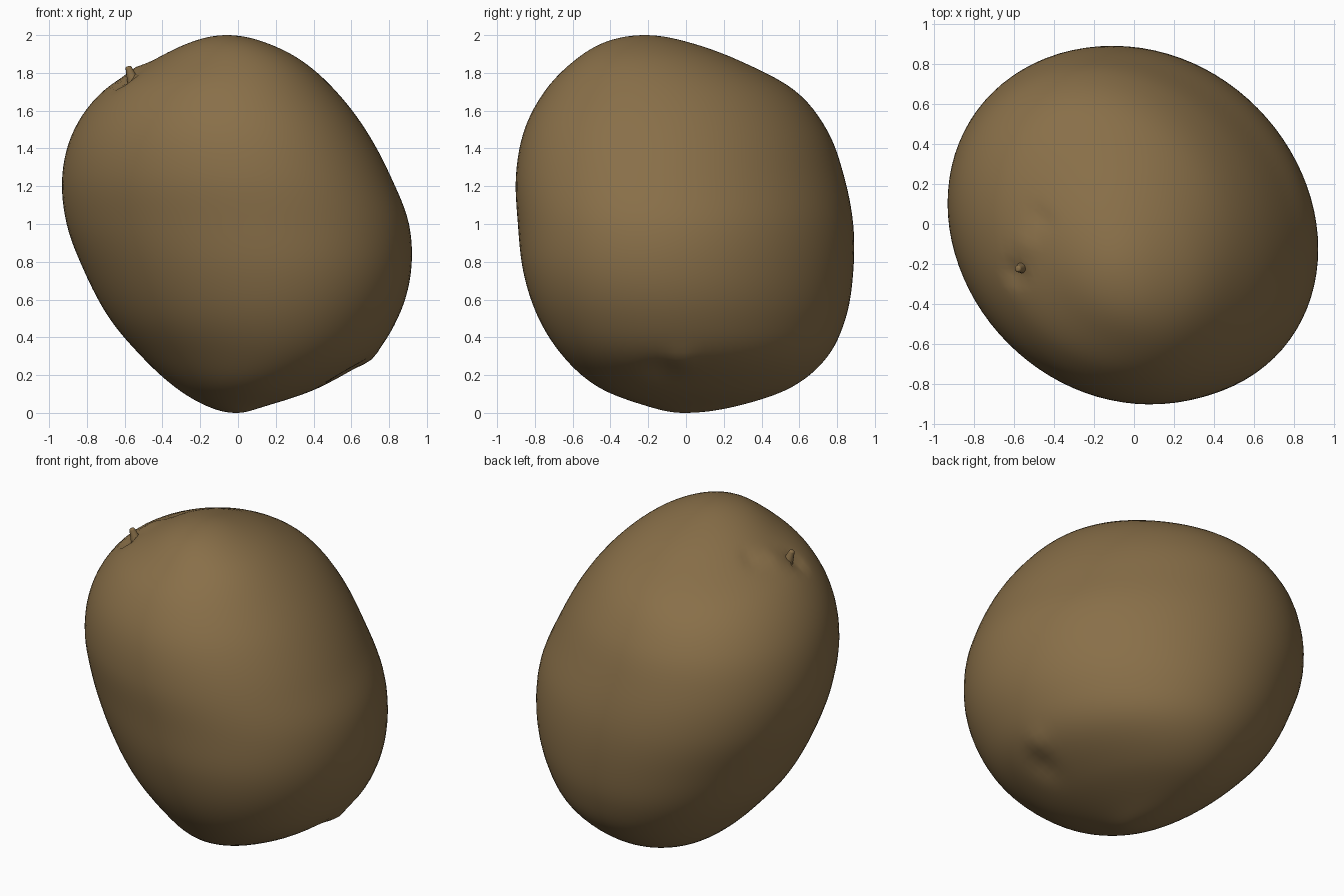
import bpy
import bmesh
from math import cos, sin, pi, radians, exp
from mathutils import Vector

default_cube = bpy.data.objects.get("Cube")
if default_cube:
    bpy.data.objects.remove(default_cube, do_unlink=True)

RINGS = 72
SEGMENTS = 88
SKEW = -0.15

# Left, right, front and back limits of the fruit, from base to crown
LIMITS = [
    (-0.01, -0.01, -0.01, -0.01),
    (-0.16, 0.14, -0.20, 0.26),
    (-0.33, 0.43, -0.46, 0.555),
    (-0.505, 0.70, -0.645, 0.745),
    (-0.68, 0.845, -0.78, 0.845),
    (-0.81, 0.915, -0.86, 0.885),
    (-0.907, 0.905, -0.89, 0.885),
    (-0.93, 0.805, -0.90, 0.835),
    (-0.867, 0.675, -0.855, 0.745),
    (-0.71, 0.515, -0.745, 0.575),
    (-0.45, 0.335, -0.59, 0.28),
    (-0.24, 0.13, -0.42, 0.0),
    (-0.06, -0.06, -0.22, -0.22),
]

# Small pits (negative) and ridges (positive): centre, spread, height
DIMPLES = [
    ((-0.60, -0.25, 1.76), 0.05, -0.03),
    ((-0.45, 0.03, 1.82), 0.045, -0.025),
    ((-0.53, -0.10, 1.80), 0.06, 0.015),
    ((0.58, -0.12, 0.22), 0.09, -0.02),
    ((0.69, -0.02, 0.30), 0.07, 0.015),
]


def make_material(name, colour):
    mat = bpy.data.materials.new(name)
    mat.use_nodes = True
    mat.diffuse_color = colour
    shader = mat.node_tree.nodes["Principled BSDF"]
    shader.inputs["Base Color"].default_value = colour
    shader.inputs["Roughness"].default_value = 0.9
    return mat


def smooth_limits(t):
    """Spline through the limit rows, with t running from base to crown."""
    rows = [Vector(row) for row in LIMITS]
    rows.insert(0, 2 * rows[0] - rows[1])
    rows.append(2 * rows[-1] - rows[-2])
    place = t * (len(LIMITS) - 1)
    i = min(int(place), len(LIMITS) - 2)
    f = place - i
    a, b, c, d = rows[i:i + 4]
    return b + 0.5 * f * (c - a + f * (2 * a - 5 * b + 4 * c - d
                                       + f * (3 * (b - c) + d - a)))


def dimpled(point):
    """Push a surface point in or out around the two ends of the fruit."""
    outward = (point - Vector((0, 0, 1))).normalized()
    shift = sum(height * exp(-((point - Vector(centre)).length / spread) ** 2)
                for centre, spread, height in DIMPLES)
    return point + outward * shift


def finish(obj, name, material):
    obj.name = name
    obj.data.name = name
    obj.data.materials.append(material)
    bpy.ops.object.select_all(action="DESELECT")
    obj.select_set(True)
    bpy.context.view_layer.objects.active = obj
    bpy.ops.object.shade_smooth_by_angle(angle=radians(60))


def make_fruit(material):
    bm = bmesh.new()
    rings = []
    for r in range(1, RINGS):
        t = r / RINGS
        z = 1 - cos(pi * t)
        left, right, front, back = smooth_limits(t)
        ring = []
        for s in range(SEGMENTS):
            angle = 2 * pi * s / SEGMENTS
            x = (left + right + (right - left) * cos(angle)) / 2
            y = (front + back + (back - front) * sin(angle + SKEW)) / 2
            ring.append(bm.verts.new(dimpled(Vector((x, y, z)))))
        rings.append(ring)
    base = bm.verts.new((LIMITS[0][0], LIMITS[0][2], 0))
    crown = bm.verts.new((LIMITS[-1][0], LIMITS[-1][2], 2))
    for s in range(SEGMENTS):
        n = (s + 1) % SEGMENTS
        for low, high in zip(rings, rings[1:]):
            bm.faces.new((low[s], low[n], high[n], high[s]))
        bm.faces.new((base, rings[0][n], rings[0][s]))
        bm.faces.new((crown, rings[-1][s], rings[-1][n]))
    mesh = bpy.data.meshes.new("fruit_body")
    bm.to_mesh(mesh)
    bm.free()
    obj = bpy.data.objects.new("fruit_body", mesh)
    bpy.context.collection.objects.link(obj)
    finish(obj, "fruit_body", material)


def make_stem(foot, tip, material):
    foot, tip = Vector(foot), Vector(tip)
    axis = tip - foot
    bpy.ops.mesh.primitive_cone_add(
        vertices=16, radius1=0.035, radius2=0.015, depth=axis.length,
        location=(foot + tip) / 2,
        rotation=axis.to_track_quat("Z", "Y").to_euler())
    obj = bpy.context.object
    finish(obj, "stem_nub", material)
    bevel = obj.modifiers.new("rounded_tip", "BEVEL")
    bevel.width = 0.008
    bevel.segments = 3


brown_skin = make_material("brown_skin", (0.25, 0.16, 0.066, 1))
make_fruit(brown_skin)
make_stem((-0.55, -0.215, 1.74), (-0.582, -0.225, 1.835), brown_skin)
